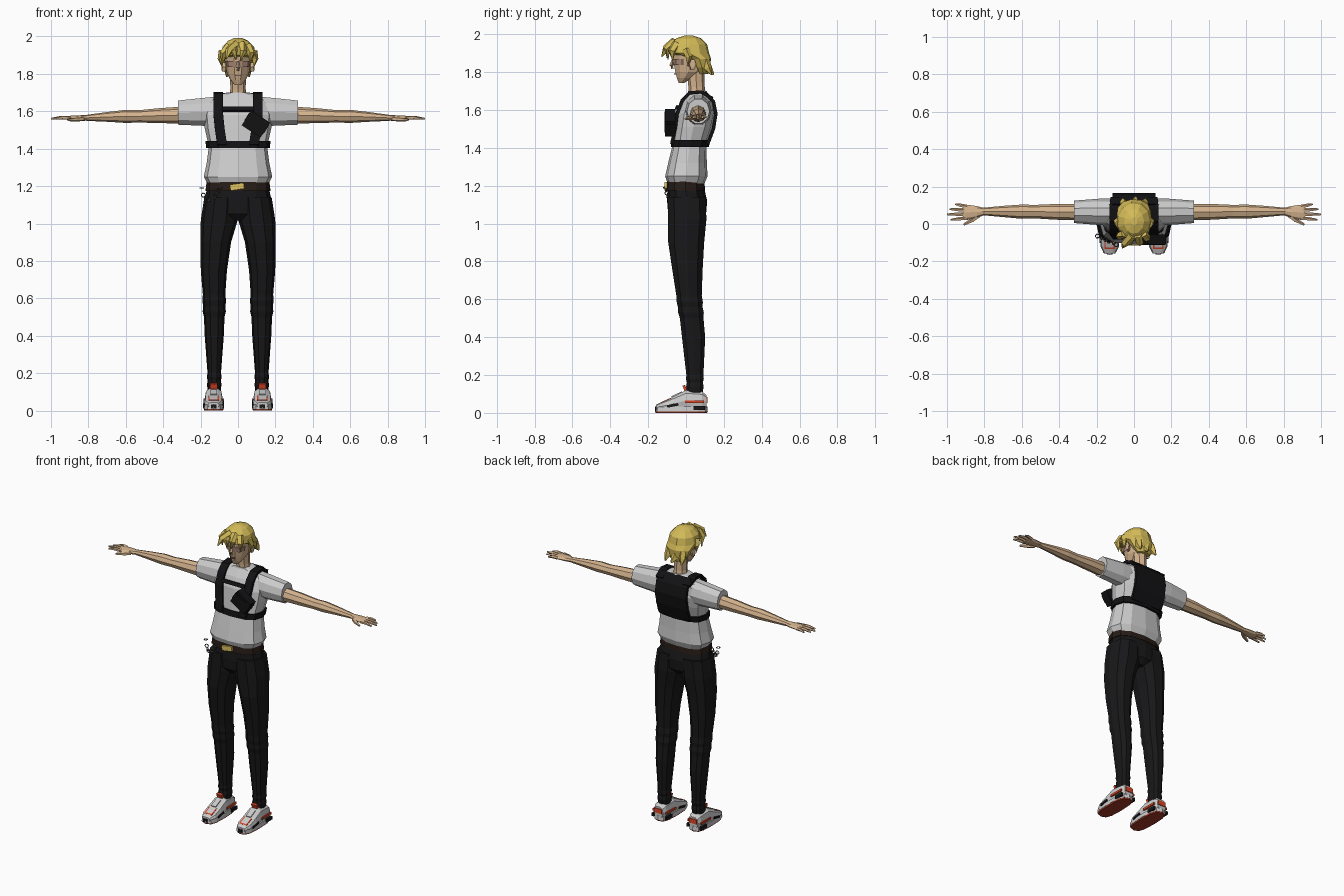
import bpy, bmesh, math
from mathutils import Vector, Euler

COLORS = {
    'skin': (.66, .45, .27), 'hair': (.66, .50, .10), 'black': (.009, .009, .01),
    'strap': (.006, .006, .007), 'belt': (.02, .011, .008), 'gold': (.75, .55, .12),
    'orange': (.72, .06, .02), 'sole_red': (.35, .04, .02), 'steel': (.12, .12, .13),
    'shade': (.42, .26, .19), 'lip': (.22, .09, .06)}
MATS = {}
for key, c in COLORS.items():
    MATS[key] = bpy.data.materials.new(key)
    MATS[key].diffuse_color = (*c, 1)


def finish(name, bm, mat, mirror=False, solid=0):
    bmesh.ops.recalc_face_normals(bm, faces=bm.faces)
    me = bpy.data.meshes.new(name)
    bm.to_mesh(me)
    bm.free()
    ob = bpy.data.objects.new(name, me)
    bpy.context.collection.objects.link(ob)
    if mat:
        me.materials.append(MATS[mat])
    if solid:
        m = ob.modifiers.new('thickness', 'SOLIDIFY')
        m.thickness, m.offset = solid, 0
    if mirror:
        m = ob.modifiers.new('mirror', 'MIRROR')
        m.use_mirror_merge = False
    return ob


def skin_rings(bm, rings):
    for a, b in zip(rings, rings[1:]):
        for i in range(len(a)):
            j = (i + 1) % len(a)
            bm.faces.new((a[i], a[j], b[j], b[i]))
    bm.faces.new(rings[0])
    bm.faces.new(rings[-1])


def loft(name, rings, mat, n=12, p=1, axis='z', mirror=False):
    """Rings are (position on axis, centre a, centre b, radius a, radius b)."""
    bm = bmesh.new()
    out = []
    for t, ca, cb, ra, rb in rings:
        ring = []
        for i in range(n):
            c, s = math.cos(math.tau * i / n), math.sin(math.tau * i / n)
            a = ca + ra * math.copysign(abs(c) ** p, c)
            b = cb + rb * math.copysign(abs(s) ** p, s)
            ring.append(bm.verts.new({'z': (a, b, t), 'x': (t, a, b), 'y': (a, t, b)}[axis]))
        out.append(ring)
    skin_rings(bm, out)
    return finish(name, bm, mat, mirror)


def tube(name, pts, mat, n=5, mirror=False):
    """Tapered tube through (x, y, z, radius) points."""
    bm = bmesh.new()
    ps = [Vector(q[:3]) for q in pts]
    out = []
    for i, q in enumerate(pts):
        d = ps[min(i + 1, len(ps) - 1)] - ps[max(i - 1, 0)]
        rot = d.to_track_quat('Z', 'Y')
        out.append([bm.verts.new(ps[i] + rot @ Vector((q[3] * math.cos(math.tau * k / n),
                    q[3] * math.sin(math.tau * k / n), 0))) for k in range(n)])
    skin_rings(bm, out)
    return finish(name, bm, mat, mirror)


def ribbon(name, path, half, mat, mirror=False, thick=.016):
    """Strap running through (x, y, z) points, its width along x."""
    bm = bmesh.new()
    rows = [[bm.verts.new((x + s * half, y, z)) for s in (-1, 1)] for x, y, z in path]
    for a, b in zip(rows, rows[1:]):
        bm.faces.new((a[0], a[1], b[1], b[0]))
    return finish(name, bm, mat, mirror, thick)


def box(name, loc, size, mat, rot=(0, 0, 0), mirror=False):
    bm = bmesh.new()
    bmesh.ops.create_cube(bm, size=1)
    bmesh.ops.scale(bm, vec=size, verts=bm.verts)
    bmesh.ops.rotate(bm, matrix=Euler(rot).to_matrix(), verts=bm.verts)
    bmesh.ops.translate(bm, vec=loc, verts=bm.verts)
    return finish(name, bm, mat, mirror)


# Shirt body and sleeves
loft('shirt', [(1.205, 0, 0, .16, .095), (1.25, 0, .002, .183, .112), (1.32, 0, .008, .168, .102),
               (1.41, 0, .018, .156, .09), (1.51, 0, .04, .178, .1), (1.58, 0, .052, .185, .103),
               (1.645, 0, .062, .17, .085), (1.69, 0, .062, .105, .052), (1.7, 0, .06, .06, .048)],
     None, p=.75)
loft('sleeve', [(.09, .065, 1.6, .07, .085), (.19, .065, 1.597, .07, .078),
                (.32, .065, 1.593, .06, .068)], None, n=10, axis='x', mirror=True)

# Arms, hands and fingers
loft('arm', [(.28, .063, 1.58, .044, .046), (.42, .065, 1.577, .042, .04), (.53, .066, 1.573, .036, .033),
             (.6, .066, 1.573, .038, .035), (.7, .067, 1.57, .03, .026), (.81, .067, 1.565, .02, .016)],
     'skin', n=8, axis='x', mirror=True)
loft('palm', [(.8, .067, 1.565, .019, .015), (.84, .064, 1.564, .032, .015), (.9, .062, 1.563, .042, .013),
              (.915, .062, 1.563, .038, .01)], 'skin', n=8, axis='x', mirror=True)
for name, y, y2, tip in (('little', .093, .106, .955), ('ring', .073, .079, .985),
                         ('middle', .052, .051, 1.0), ('index', .031, .022, .98)):
    tube(name + '_finger', [(.895, y, 1.564, .0105), ((.9 + tip) / 2, (y + y2) / 2, 1.566, .0095),
                            (tip, y2, 1.56, .005)], 'skin', mirror=True)
tube('thumb', [(.83, .045, 1.56, .013), (.865, .02, 1.557, .012), (.91, -.004, 1.553, .006)],
     'skin', mirror=True)

# Trousers
loft('trouser_seat', [(1.215, 0, -.003, .16, .092), (1.12, 0, .006, .18, .106), (1.05, 0, .006, .188, .1),
                      (1.015, 0, .006, .07, .07)], 'black', p=.85)
loft('trouser_leg', [(1.14, .09, .004, .09, .105), (1.02, .1, .006, .099, .106), (.9, .119, .001, .082, .099),
                     (.75, .129, .008, .07, .083), (.62, .128, .016, .06, .07), (.585, .127, .02, .064, .072),
                     (.56, .127, .022, .059, .068), (.53, .127, .026, .062, .071), (.5, .127, .03, .055, .065),
                     (.4, .127, .04, .051, .064), (.2, .127, .047, .036, .047), (.18, .127, .047, .04, .049),
                     (.16, .127, .047, .035, .044), (.14, .127, .047, .039, .048), (.1, .127, .045, .034, .044)],
     'black', n=10, p=.85, mirror=True)

# Belt, plain buckle plate and hanging chain
loft('belt', [(1.175, 0, -.002, .174, .103), (1.222, 0, -.002, .168, .099)], 'belt', p=.8)
box('buckle', (-.005, -.107, 1.197), (.075, .014, .032), 'gold', rot=(0, -.15, 0))
for i in range(11):
    t = i / 10
    bpy.ops.mesh.primitive_torus_add(
        major_radius=.011, minor_radius=.0028, major_segments=8, minor_segments=4,
        location=(-.195 + .1 * t, -.065 - .045 * t, 1.19 - .065 * math.sin(math.pi * t ** .7)),
        rotation=(math.pi / 2 * (i % 2), .6 * i, .3))
    ob = bpy.context.object
    ob.name = 'chain_link'
    ob.data.materials.append(MATS['steel'])

# Chest harness
ribbon('shoulder_strap', [(.085, -.075, 1.42), (.098, -.056, 1.51), (.105, -.047, 1.58), (.106, -.02, 1.65),
                          (.106, .02, 1.69), (.106, .08, 1.695), (.1, .14, 1.66)], .026, 'strap', True, .018)
ribbon('back_panel', [(0, .1, 1.693), (0, .145, 1.645), (0, .158, 1.58), (0, .145, 1.5), (0, .115, 1.42)],
       .115, 'strap', thick=.018)
box('chest_bar', (0, -.047, 1.612), (.17, .018, .024), 'strap', rot=(-.4, 0, 0))
loft('chest_band', [(1.403, 0, .02, .17, .1), (1.44, 0, .026, .174, .102)], 'strap', p=.75)
box('pouch', (.096, -.083, 1.532), (.12, .055, .095), 'strap', rot=(0, .58, 0))
box('pouch_flap', (.099, -.085, 1.537), (.126, .056, .05), 'strap', rot=(0, .58, 0))

# Neck, head and face
loft('neck', [(1.66, 0, .062, .05, .046), (1.72, 0, .056, .041, .043), (1.82, 0, .05, .043, .048)],
     'skin', n=8)
loft('head', [(1.742, 0, -.024, .02, .015), (1.768, 0, -.008, .042, .042), (1.8, 0, .012, .058, .072),
              (1.85, 0, .02, .068, .09), (1.9, 0, .02, .075, .092), (1.95, 0, .02, .06, .075),
              (1.97, 0, .02, .03, .04)], 'skin', n=10)
loft('eye_band', [(1.838, 0, -.02, .062, .05), (1.87, 0, -.02, .067, .055)], 'shade', n=10, p=.9)
tube('nose', [(0, -.07, 1.865, .006), (0, -.076, 1.835, .011), (0, -.072, 1.818, .009)], 'skin', n=4)
box('mouth', (0, -.058, 1.79), (.03, .012, .005), 'lip')
loft('ear', [(.066, .03, 1.835, .014, .026), (.085, .036, 1.84, .018, .03), (.088, .036, 1.84, .01, .02)],
     'skin', n=6, axis='x', mirror=True)

# Hair cap with loose locks
loft('hair_cap', [(1.79, 0, .09, .045, .025), (1.825, 0, .085, .075, .042), (1.87, 0, .07, .09, .063),
                  (1.9, 0, .015, .096, .108), (1.945, 0, .013, .086, .1), (1.978, 0, .014, .054, .066),
                  (1.993, 0, .015, .018, .022)], 'hair', n=11)
for a, b, c, r in (((-.01, -.06, 1.96), (-.05, -.105, 1.925), (-.062, -.128, 1.88), .024),
                   ((.02, -.06, 1.96), (.03, -.1, 1.92), (.012, -.095, 1.868), .023),
                   ((.05, -.05, 1.95), (.07, -.075, 1.91), (.066, -.07, 1.855), .024),
                   ((-.05, -.05, 1.95), (-.078, -.065, 1.91), (-.085, -.045, 1.85), .024),
                   ((-.02, -.06, 1.95), (-.022, -.1, 1.92), (-.01, -.1, 1.875), .022)):
    tube('fringe_lock', [(*a, r), (*b, r * .85), (*c, .003)], 'hair')
tube('side_lock', [(.08, .0, 1.92, .024), (.09, .015, 1.88, .019), (.085, .01, 1.83, .003)], 'hair', mirror=True)
tube('rear_lock', [(.05, .1, 1.86, .026), (.055, .115, 1.82, .022), (.06, .135, 1.785, .004)], 'hair', mirror=True)
tube('nape_lock', [(0, .09, 1.86, .035), (0, .115, 1.815, .026), (.01, .145, 1.787, .005)], 'hair')

# Shoes
loft('outsole', [(0, .13, -.025, .05, .136), (.008, .13, -.025, .053, .139)], 'sole_red', p=.65, mirror=True)
loft('midsole', [(.008, .13, -.025, .054, .14), (.034, .13, -.025, .052, .138)], None, p=.65, mirror=True)
loft('shoe_upper', [(.108, .13, .06, .034, .036), (.085, .13, .064, .045, .05), (.0, .13, .066, .048, .056),
                    (-.06, .13, .05, .051, .04), (-.12, .13, .036, .05, .027), (-.158, .13, .03, .03, .014)],
     None, n=10, p=.75, axis='y', mirror=True)
box('shoe_tongue', (.13, -.003, .122), (.04, .014, .05), 'orange', rot=(.35, 0, 0), mirror=True)
box('toe_patch', (.13, -.105, .063), (.056, .06, .01), 'orange', rot=(.42, 0, 0), mirror=True)
box('lace_panel', (.13, -.048, .096), (.034, .06, .01), None, rot=(.45, 0, 0), mirror=True)
box('heel_tab', (.13, .104, .068), (.055, .018, .03), 'orange', mirror=True)
for x in (.081, .179):
    box('side_stripe', (x, .045, .058), (.01, .1, .014), 'orange', mirror=True)
    box('heel_clip', (x, .07, .026), (.014, .06, .022), 'black', mirror=True)
    box('toe_clip', (x, -.07, .04), (.012, .06, .014), 'black', rot=(.2, 0, 0), mirror=True)
box('toe_bumper', (.13, -.158, .022), (.03, .012, .022), 'black', mirror=True)
